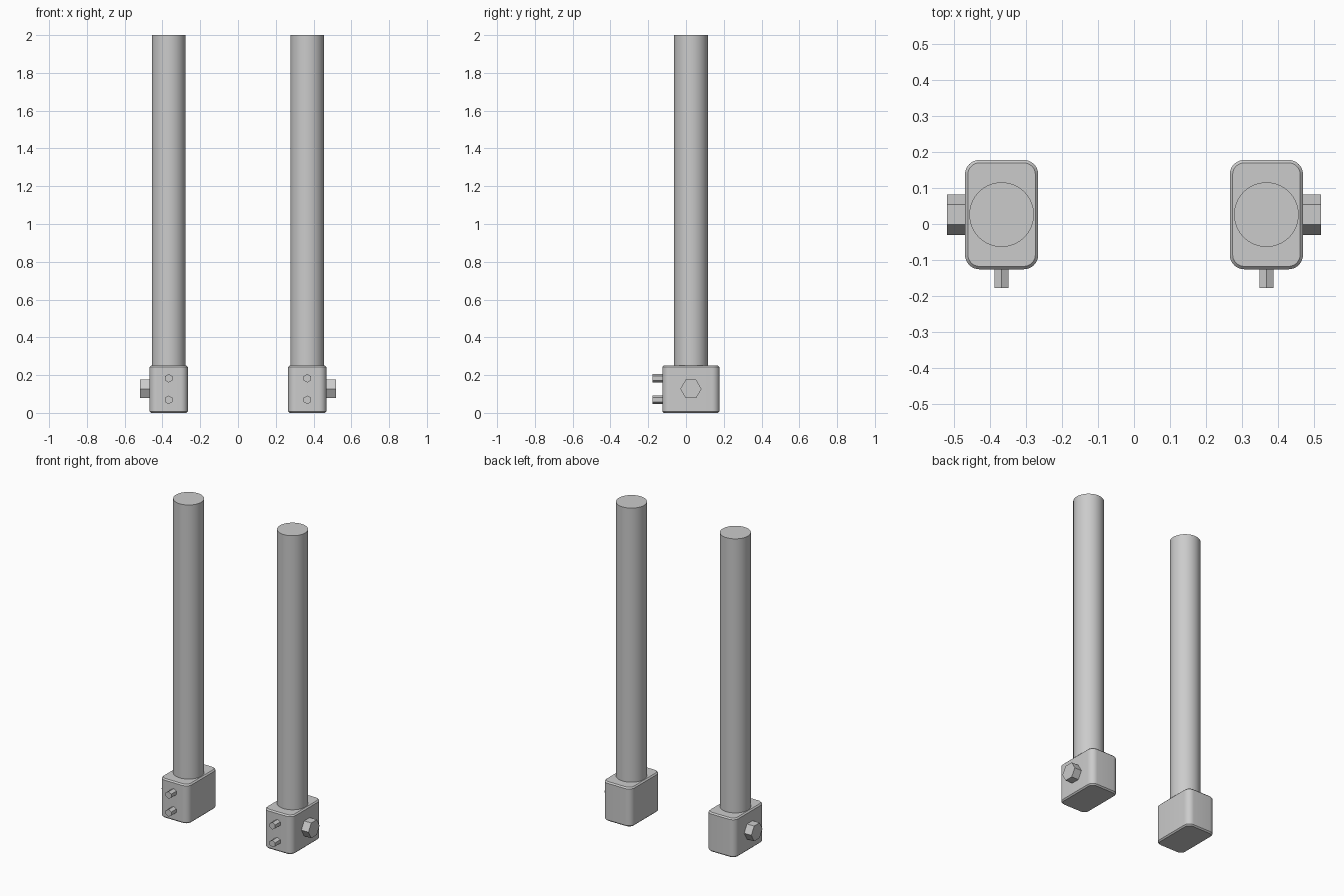
import bpy, bmesh, math
from mathutils import Matrix

if "Cube" in bpy.data.objects:
    bpy.data.objects.remove(bpy.data.objects["Cube"])

CX, CY = 0.367, 0.026      # post axis
BLOCK = (0.203, 0.303, 0.25)


def finish(bm, name):
    bmesh.ops.recalc_face_normals(bm, faces=bm.faces)
    me = bpy.data.meshes.new(name)
    bm.to_mesh(me)
    bm.free()
    ob = bpy.data.objects.new(name, me)
    bpy.context.collection.objects.link(ob)
    bpy.context.view_layer.objects.active = ob
    bpy.ops.object.select_all(action='DESELECT')
    ob.select_set(True)
    bpy.ops.object.shade_smooth_by_angle(angle=math.radians(30))
    return ob


def prism(name, sides, radius, depth, loc, rot=Matrix()):
    bm = bmesh.new()
    bmesh.ops.create_cone(bm, cap_ends=True, segments=sides, radius1=radius,
                          radius2=radius, depth=depth,
                          matrix=Matrix.Translation(loc) @ rot)
    return finish(bm, name)


def block(name, x):
    bm = bmesh.new()
    bmesh.ops.create_cube(bm, size=1, matrix=Matrix.Translation((x, CY, BLOCK[2] / 2))
                          @ Matrix.Diagonal((*BLOCK, 1)))
    # rounded vertical corners
    upright = [e for e in bm.edges if abs(e.verts[0].co.z - e.verts[1].co.z) > 0.1]
    bmesh.ops.bevel(bm, geom=upright, offset=0.04, segments=8, profile=0.5,
                    affect='EDGES')
    # small chamfer around top and bottom rims
    rims = [e for e in bm.edges if abs(e.verts[0].co.z - e.verts[1].co.z) < 1e-4]
    bmesh.ops.bevel(bm, geom=rims, offset=0.008, segments=1, affect='EDGES')
    return finish(bm, name)


# hex axes: across the front (points up) and across the side (flats up)
FRONT = Matrix.Rotation(math.pi / 2, 4, 'X')
SIDE = Matrix.Rotation(math.pi / 2, 4, 'Y')

for side, s in (("left", -1), ("right", 1)):
    x = s * CX
    # base block and post
    block(f"base_block_{side}", x)
    prism(f"post_{side}", 64, 0.0895, 1.76, (x, CY, 1.12))
    # large hex bolt on the outer side
    prism(f"side_bolt_{side}", 6, 0.056, 0.07, (s * 0.484, CY, 0.127), SIDE)
    # two small hex bolts on the front
    for tag, z in (("lower", 0.069), ("upper", 0.183)):
        prism(f"front_bolt_{tag}_{side}", 6, 0.0225, 0.07, (x, -0.142, z), FRONT)

# turn any hex so that small ones point up and large ones point front/back
for ob in bpy.data.objects:
    if "bolt" not in ob.name:
        continue
    axis, point = ('X', 1) if ob.name.startswith("side") else ('Y', 2)
    vs = [v.co for v in ob.data.vertices]
    c = sum(vs, vs[0] * 0) / len(vs)
    top = max(v[point] - c[point] for v in vs)
    r = 0.056 if axis == 'X' else 0.0225
    if top < r * 0.95:
        ob.data.transform(Matrix.Translation(c) @ Matrix.Rotation(math.pi / 6, 4, axis)
                          @ Matrix.Translation(-c))
